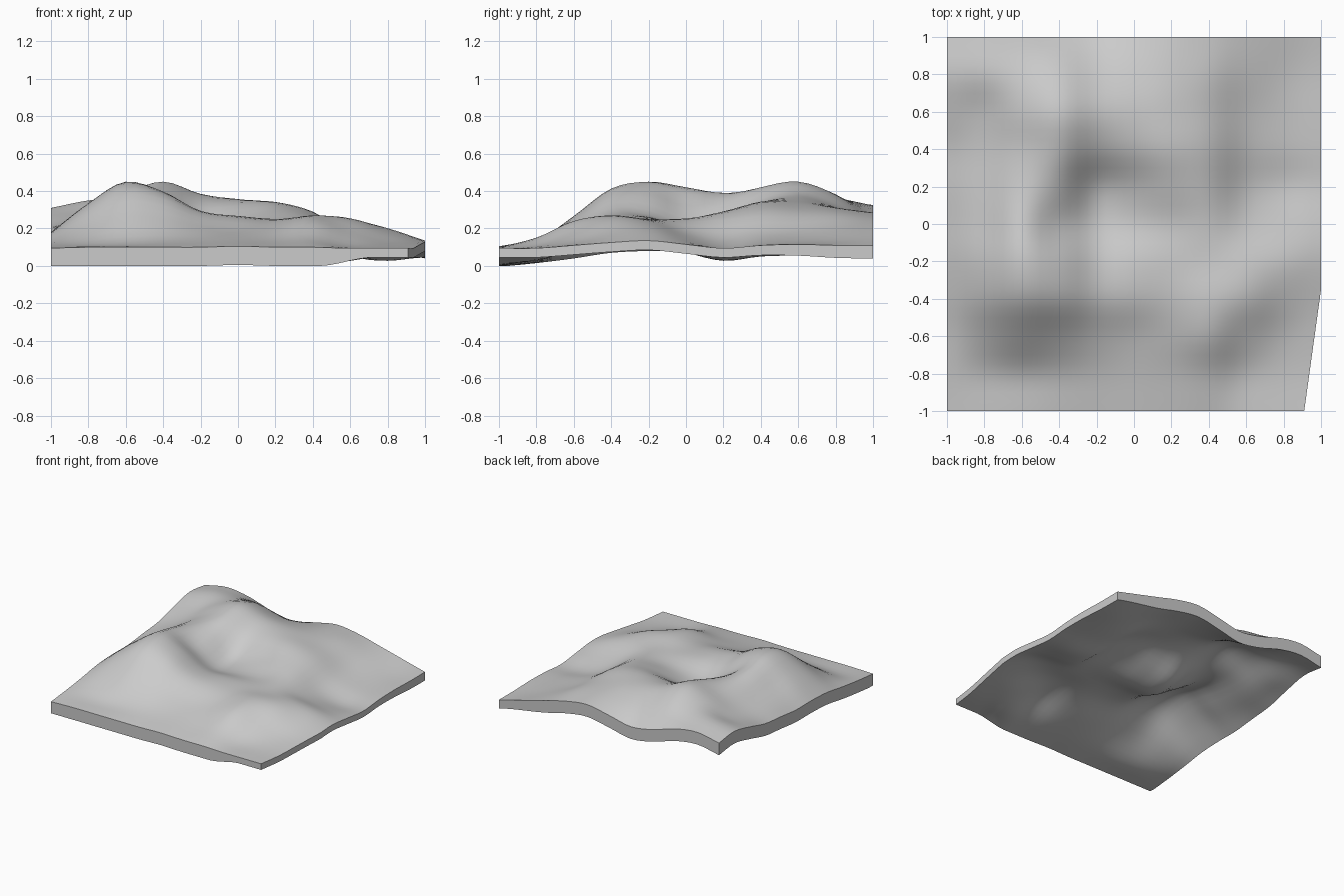
import bpy, bmesh, math

if "Cube" in bpy.data.objects:
    bpy.data.objects.remove(bpy.data.objects["Cube"])

# Terrain relief in hundredths: rows front to back, columns left to right, 0.2 apart
RELIEF = [
    [9.5, 10, 10, 10, 10, 10.5, 10, 10, 9.5, 9.5, 9.5],
    [11.5, 12, 13, 14, 14, 14, 14, 15, 11, 10, 9.5],
    [14, 21, 26.5, 25, 21, 19, 20, 24, 18, 13, 11],
    [17, 31, 41, 38, 29, 26, 24.5, 27, 25, 18, 12.5],
    [18, 33.5, 45, 39, 27.5, 26, 25, 25, 24, 20, 13.5],
    [18, 30, 42, 32, 20.5, 21.5, 24, 25, 18, 14, 11.5],
    [20, 28, 38.5, 36, 22, 25, 29, 27, 15, 9.5, 9.5],
    [22, 27.5, 37, 42, 34, 34, 34, 29, 17, 12, 11],
    [27, 30, 39, 45, 38.5, 35.5, 33, 28, 18, 13, 11.5],
    [31, 35, 37, 38, 32, 31, 31, 28, 20, 14, 11],
    [29, 32.5, 30, 24, 21, 25, 28.5, 26, 21, 16, 11],
]
N = 40


def spline(vals, t):
    """Smooth curve through evenly spaced values, t in 0..1"""
    last = len(vals) - 1
    i = min(int(t * last), last - 1)
    f = t * last - i
    b, c = vals[i], vals[i + 1]
    a = vals[i - 1] if i > 0 else 2 * b - c
    d = vals[i + 2] if i + 2 <= last else 2 * c - b
    return b + 0.5 * f * (c - a + f * (2*a - 5*b + 4*c - d + f * (3*(b - c) + d - a)))


def smooth(t):
    t = max(0.0, min(1.0, t))
    return t * t * (3 - 2 * t)


def thickness(x, y):
    """The slab thins towards its right side, most at the front"""
    front = smooth((-0.4 - y) / 0.6)
    amount = 0.05 - 0.02 * smooth((y - 0.2) / 0.8)
    return 0.1 - amount * smooth((x - 0.5 + 0.08 * front) / (0.5 - 0.15 * front))


bm = bmesh.new()
top, bottom = [], []
for j in range(N + 1):
    v = j / N
    y = -1 + 2 * v
    for i in range(N + 1):
        u = i / N
        x = -1 + 2 * u
        z = spline([spline(row, u) for row in RELIEF], v) / 100
        low = max(0.0, z - thickness(x, y))
        # front right corner is drawn inwards
        px = x - 0.09 * max(0, (-0.35 - y) / 0.65) * max(0, (x - 0.4) / 0.6)
        top.append(bm.verts.new((px, y, z)))
        bottom.append(bm.verts.new((px, y, low)))

# Upper and lower surfaces
W = N + 1
for j in range(N):
    for i in range(N):
        q = [j * W + i, j * W + i + 1, (j + 1) * W + i + 1, (j + 1) * W + i]
        bm.faces.new([top[k] for k in q])
        bm.faces.new([bottom[k] for k in reversed(q)])

# Side walls around the rim
rim = ([i for i in range(N)] + [j * W + N for j in range(N)]
       + [N * W + i for i in range(N, 0, -1)] + [j * W for j in range(N, 0, -1)])
for a, b in zip(rim, rim[1:] + rim[:1]):
    bm.faces.new((bottom[a], bottom[b], top[b], top[a]))

mesh = bpy.data.meshes.new("terrain_slab")
bm.to_mesh(mesh)
bm.free()
slab = bpy.data.objects.new("terrain_slab", mesh)
bpy.context.collection.objects.link(slab)
bpy.context.view_layer.objects.active = slab
slab.select_set(True)
bpy.ops.object.shade_smooth_by_angle(angle=math.radians(35))
